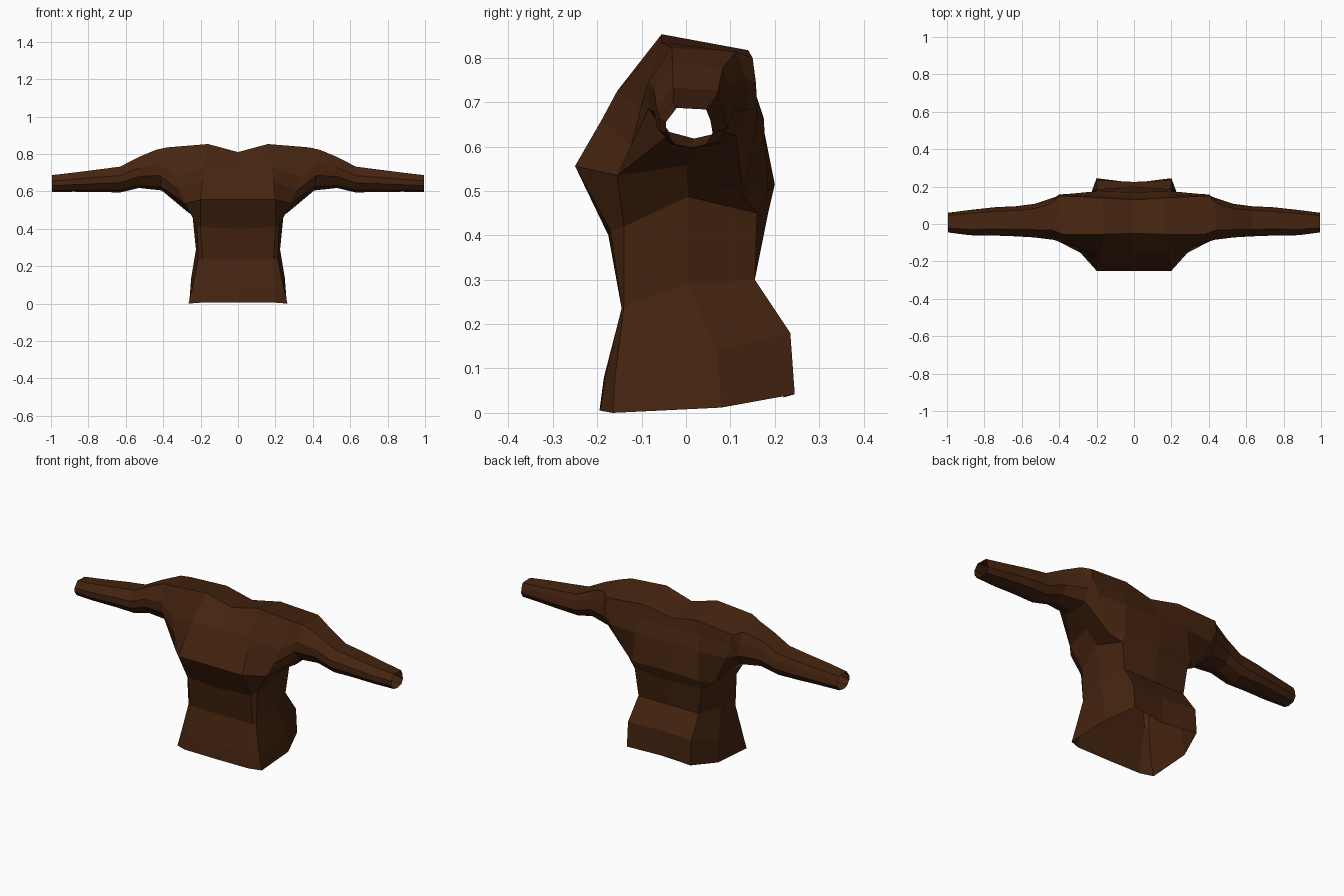
import bpy, bmesh

if "Cube" in bpy.data.objects:
    bpy.data.objects.remove(bpy.data.objects["Cube"])

brown = bpy.data.materials.new("dark_brown")
brown.diffuse_color = (0.06, 0.0175, 0.005, 1)
brown.use_nodes = True
brown.node_tree.nodes["Principled BSDF"].inputs["Base Color"].default_value = brown.diffuse_color

bm = bmesh.new()


def add_points(points):
    return [bm.verts.new(p) for p in points]


def add_face(*verts):
    unique = list(dict.fromkeys(verts))     # shared corners become triangles
    if len(unique) > 2:
        bm.faces.new(unique)


def bridge(a, b, closed=False):
    n = len(a)
    for i in range(n if closed else n - 1):
        j = (i + 1) % n
        add_face(a[i], a[j], b[j], b[i])


# Upper torso strips, each from front chest over the shoulder to the back
centre = add_points([(0, y, z) for y, z in (
    (-.25, .556), (-.19, .66), (-.153, .72), (-.05, .81),
    (.13, .785), (.145, .735), (.17, .665), (.2, .515))])
shoulder = add_points([
    (.2, -.25, .556), (.19, -.19, .66), (.18, -.155, .725), (.16, -.055, .853),
    (.17, .14, .817), (.18, .15, .74), (.2, .175, .665), (.21, .185, .50)])
arm_root = add_points([
    (.285, -.155, .535), (.31, -.125, .60), (.335, -.105, .68), (.38, -.055, .835),
    (.40, .15, .80), (.40, .158, .74), (.36, .16, .66), (.27, .13, .49)])
armpit = bm.verts.new((.31, 0, .557))
bridge(centre, shoulder)
bridge(shoulder, arm_root)

# Sleeve rings: x, front y, back y, bottom z, top z
section = [(.19, .09), (0, .37), (0, .65), (.23, 1), (.86, .96),
           (.95, .70), (1, .37), (.86, .09), (.5, 0)]
sleeve = [(.42, -.085, .145, .605, .822), (.53, -.072, .108, .618, .784),
          (.63, -.066, .095, .594, .732), (.74, -.062, .09, .597, .718),
          (.88, -.06, .075, .598, .70), (.995, -.045, .06, .597, .687)]
ring = arm_root + [armpit]
for k, (x, y0, y1, z0, z1) in enumerate(sleeve):
    lean = .03 if k == 0 else 0             # first ring tilts with the shoulder
    new = add_points([(x + lean * (v - .4), y0 + u * (y1 - y0), z0 + v * (z1 - z0))
                      for u, v in section])
    bridge(ring, new, closed=True)
    ring = new

# Waist rings: front centre, front corner, side front, side, back corner, back centre
upper = [centre[0], shoulder[0], arm_root[0], armpit,
         arm_root[-1], shoulder[-1], centre[-1]]
body = [
    [(0, -.175, .40), (.2, -.17, .41), (.22, -.14, .42),
     (.245, .005, .487), (.21, .16, .45), (0, .185, .45)],
    [(0, -.145, .235), (.19, -.145, .237), (.213, -.14, .24),
     (.225, .005, .29), (.19, .155, .30), (0, .155, .30)],
    [(0, -.185, .08), (.195, -.182, .08), (.245, -.16, .08),
     (.25, .07, .14), (.2, .235, .18), (0, .225, .18)],
    [(0, -.195, .005), (.2, -.193, .005), (.265, -.165, 0),
     (.26, .08, .012), (.2, .245, .042), (0, .22, .035)],
]
for points in body:
    v = add_points(points)
    lower = v[:5] + [v[4], v[5]]
    bridge(upper, lower)
    upper = lower

bmesh.ops.recalc_face_normals(bm, faces=bm.faces)
# Outward check on the front chest
bm.faces.ensure_lookup_table()
bm.normal_update()
if bm.faces[0].normal.y > 0:
    bmesh.ops.reverse_faces(bm, faces=bm.faces)

mesh = bpy.data.meshes.new("jacket")
bm.to_mesh(mesh)
bm.free()
mesh.materials.append(brown)
jacket = bpy.data.objects.new("jacket", mesh)
bpy.context.collection.objects.link(jacket)

# Other half
mirror = jacket.modifiers.new("mirror", 'MIRROR')
mirror.use_clip = True
